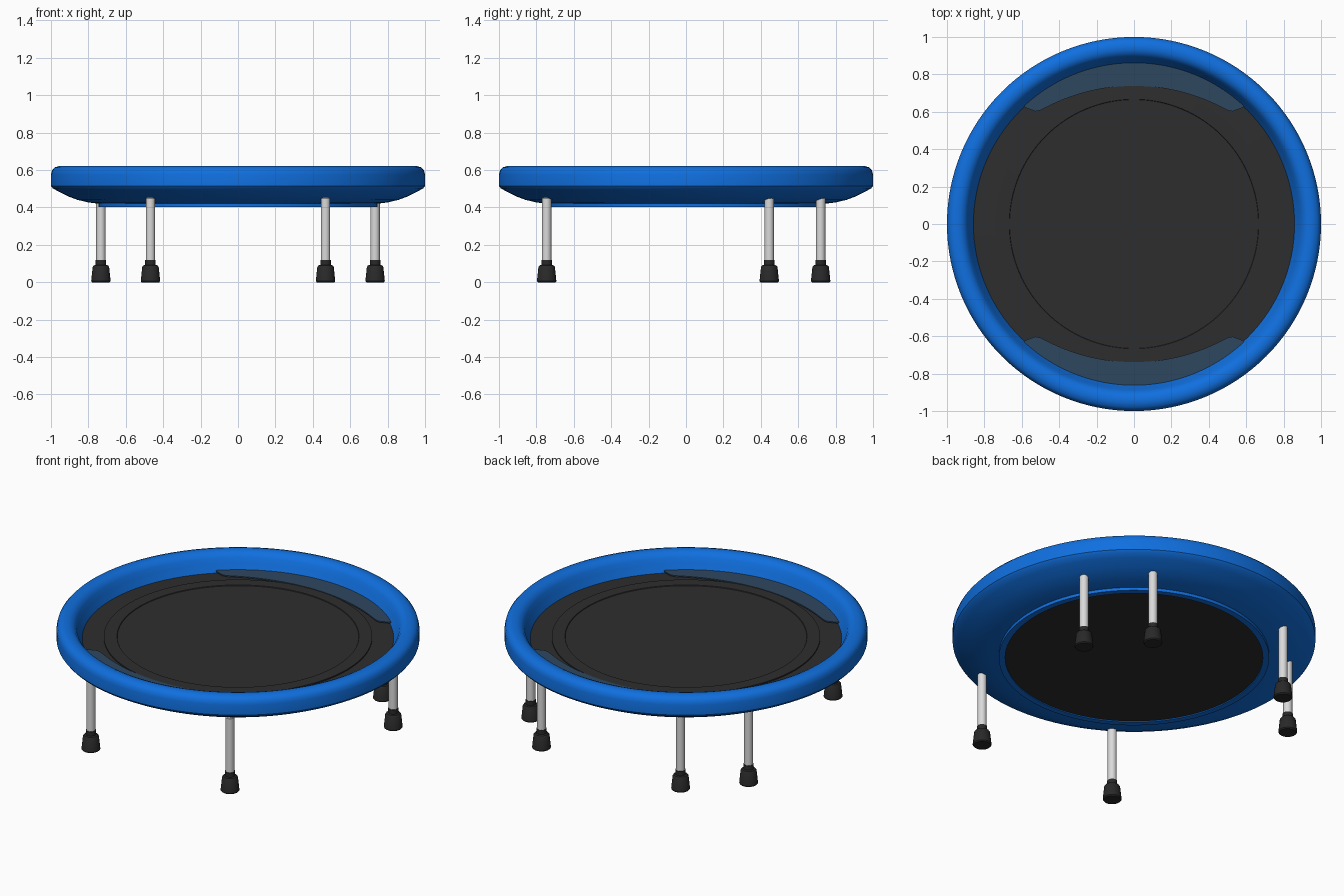
import bpy, bmesh, math
from mathutils import Vector

if "Cube" in bpy.data.objects:
    bpy.data.objects.remove(bpy.data.objects["Cube"])


def material(name, rgb):
    m = bpy.data.materials.new(name)
    m.diffuse_color = (*rgb, 1)
    m.use_nodes = True
    m.node_tree.nodes["Principled BSDF"].inputs["Base Color"].default_value = m.diffuse_color
    return m


BLUE = material("blue padding", (0.005, 0.16, 0.74))
BLACK = material("black mat", (0.027, 0.027, 0.027))
RUBBER = material("black rubber", (0.022, 0.022, 0.022))
STEEL = material("pale steel", (0.70, 0.70, 0.70))
PANEL = material("slate blue panel", (0.028, 0.063, 0.117))


def finish(name, bm, mat, angle=35):
    bmesh.ops.remove_doubles(bm, verts=bm.verts, dist=1e-5)
    bmesh.ops.recalc_face_normals(bm, faces=bm.faces)
    me = bpy.data.meshes.new(name)
    bm.to_mesh(me)
    bm.free()
    ob = bpy.data.objects.new(name, me)
    bpy.context.collection.objects.link(ob)
    me.materials.append(mat)
    bpy.ops.object.select_all(action='DESELECT')
    ob.select_set(True)
    bpy.context.view_layer.objects.active = ob
    bpy.ops.object.shade_smooth_by_angle(angle=math.radians(angle))
    return ob


def lathe(name, profile, mat, steps, at=(0, 0, 0), closed=False):
    """Revolve an (r, z) profile round the z axis."""
    bm = bmesh.new()
    vs = [bm.verts.new((r, 0, z)) for r, z in profile]
    pairs = list(zip(vs, vs[1:])) + ([(vs[-1], vs[0])] if closed else [])
    es = [bm.edges.new(p) for p in pairs]
    bmesh.ops.spin(bm, geom=vs + es, cent=(0, 0, 0), axis=(0, 0, 1),
                   angle=2 * math.pi, steps=steps)
    bmesh.ops.translate(bm, verts=bm.verts, vec=Vector(at))
    return finish(name, bm, mat)


# Padded rim with rounded top, sloping underside and bottom flange
lathe("padded_rim", [
    (0.71, 0.402), (0.745, 0.402), (0.745, 0.42), (0.80, 0.427), (0.86, 0.441),
    (0.91, 0.460), (0.96, 0.485), (0.99, 0.502), (1.0, 0.515), (1.0, 0.575),
    (0.994, 0.598), (0.98, 0.614), (0.955, 0.622), (0.93, 0.621),
    (0.908, 0.612), (0.892, 0.592), (0.880, 0.562), (0.868, 0.538),
    (0.856, 0.512), (0.71, 0.50)], BLUE, 128, closed=True)

# Jumping mat with two stepped rings, and its underside
lathe("jumping_mat", [
    (0, 0.408), (0.712, 0.408), (0.712, 0.51), (0.862, 0.517), (0.74, 0.522),
    (0.74, 0.529), (0.667, 0.530), (0.665, 0.526), (0, 0.526)], BLACK, 128)


# Curved panels on the front and back of the mat border
def panel(name, sign):
    bm = bmesh.new()
    n, half = 48, math.radians(43)
    rows = []
    for i in range(n + 1):
        t = 2 * i / n - 1
        a = half * t
        ro = 0.862
        ri = 0.738 + 0.057 * t * t
        # round off the ends
        if abs(t) > 0.9:
            k = (abs(t) - 0.9) / 0.1
            ri += 0.055 * (1 - math.sqrt(max(0, 1 - k * k)))
        rows.append([bm.verts.new((r * math.sin(a), sign * r * math.cos(a), z))
                     for r, z in ((ri, 0.525), (ri, 0.532), (ro, 0.532), (ro, 0.525))])
    for p, q in zip(rows, rows[1:]):
        for j in range(4):
            bm.faces.new((p[j], p[(j + 1) % 4], q[(j + 1) % 4], q[j]))
    bm.faces.new(rows[0])
    bm.faces.new(rows[-1])
    finish(name, bm, PANEL)


panel("back_panel", 1)
panel("front_panel", -1)

# Six legs with rubber feet
for place, x, y in (("front", 0.468, -0.745), ("side", 0.733, 0.445), ("back", 0.468, 0.72)):
    for side, s in (("left", -1), ("right", 1)):
        pos = (s * x, y, 0)
        lathe(f"{place}_{side}_leg",
              [(0, 0.08), (0.025, 0.08), (0.025, 0.448), (0.022, 0.452), (0, 0.452)],
              STEEL, 32, pos)
        lathe(f"{place}_{side}_foot",
              [(0, 0), (0.047, 0), (0.052, 0.006), (0.044, 0.082), (0.038, 0.090),
               (0.028, 0.093), (0.028, 0.12), (0, 0.12)], RUBBER, 32, pos)
